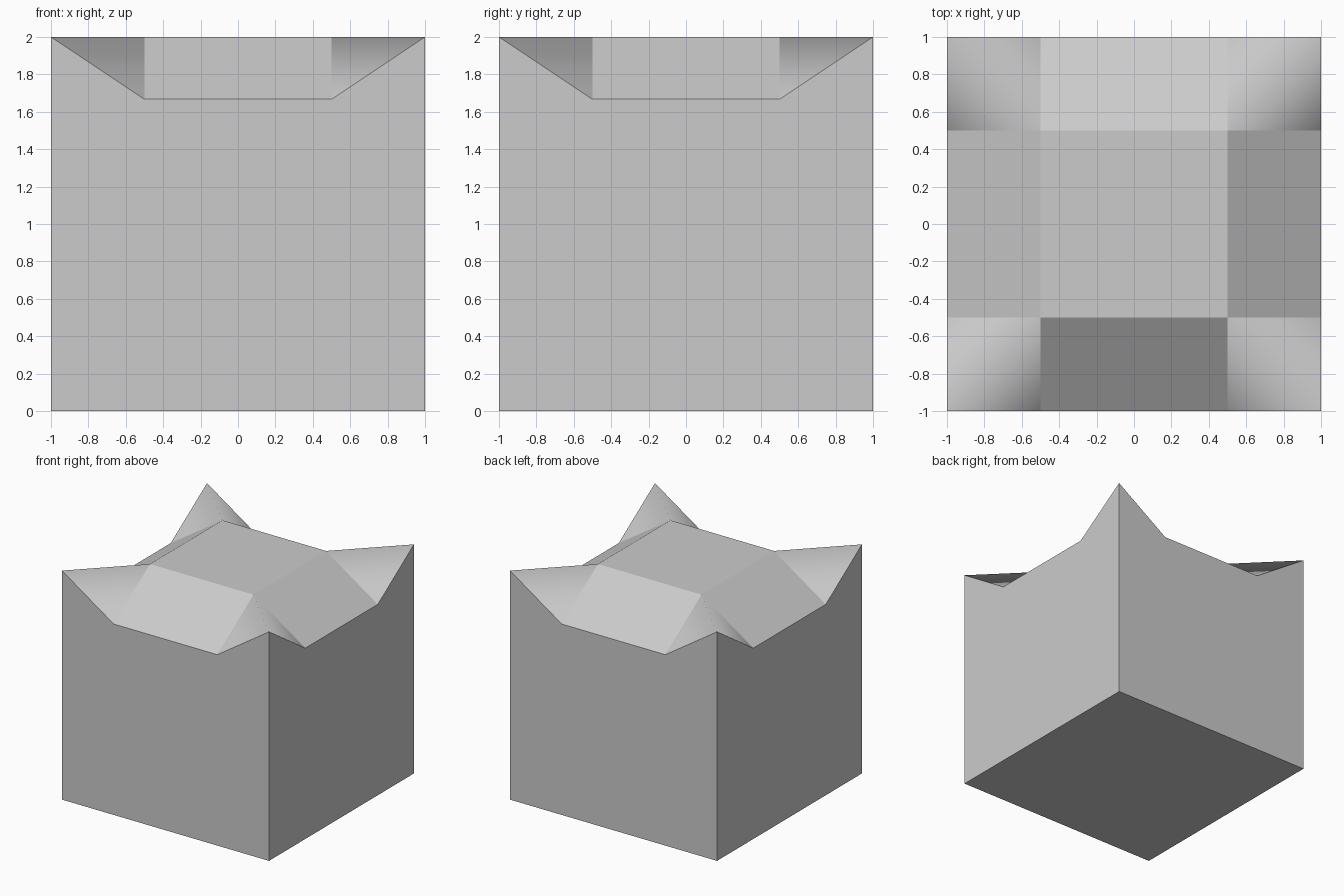
import bpy, bmesh

if "Cube" in bpy.data.objects:
    bpy.data.objects.remove(bpy.data.objects["Cube"])

STEPS = (-1, -0.5, 0.5, 1)
HIGH, LOW = 2.0, 1.667

bm = bmesh.new()


def top_height(i, j):
    # Corners and central plateau are high, rim points between them are low
    return HIGH if (i in (0, 3)) == (j in (0, 3)) else LOW


# Top surface: a 4 x 4 grid of points
top = [[bm.verts.new((x, y, top_height(i, j))) for j, y in enumerate(STEPS)]
       for i, x in enumerate(STEPS)]
ridges = []
for i in range(3):
    for j in range(3):
        a, b = top[i][j], top[i + 1][j]
        c, d = top[i + 1][j + 1], top[i][j + 1]
        if i == 1 or j == 1:
            bm.faces.new((a, b, c, d))
        else:
            # Corner patch folded along the ridge joining its two high points
            if i == j:
                p, q, r, s = a, b, c, d
            else:
                p, q, r, s = b, c, d, a
            bm.faces.new((p, q, r))
            bm.faces.new((p, r, s))
            ridges.append((p, r))

# Four side walls and the base
base = [bm.verts.new((x, y, 0)) for x, y in ((-1, -1), (1, -1), (1, 1), (-1, 1))]
rims = ([top[i][0] for i in range(4)], [top[3][j] for j in range(4)],
        [top[3 - i][3] for i in range(4)], [top[0][3 - j] for j in range(4)])
for k, rim in enumerate(rims):
    bm.faces.new([base[k], base[(k + 1) % 4]] + rim[::-1])
bm.faces.new(base[::-1])

# Only the corner ridges are shaded smooth
for f in bm.faces:
    f.smooth = True
for e in bm.edges:
    e.smooth = False
for p, r in ridges:
    bm.edges.get((p, r)).smooth = True

bm.normal_update()
mesh = bpy.data.meshes.new("notched_block")
bm.to_mesh(mesh)
bm.free()
block = bpy.data.objects.new("notched_block", mesh)
bpy.context.collection.objects.link(block)
